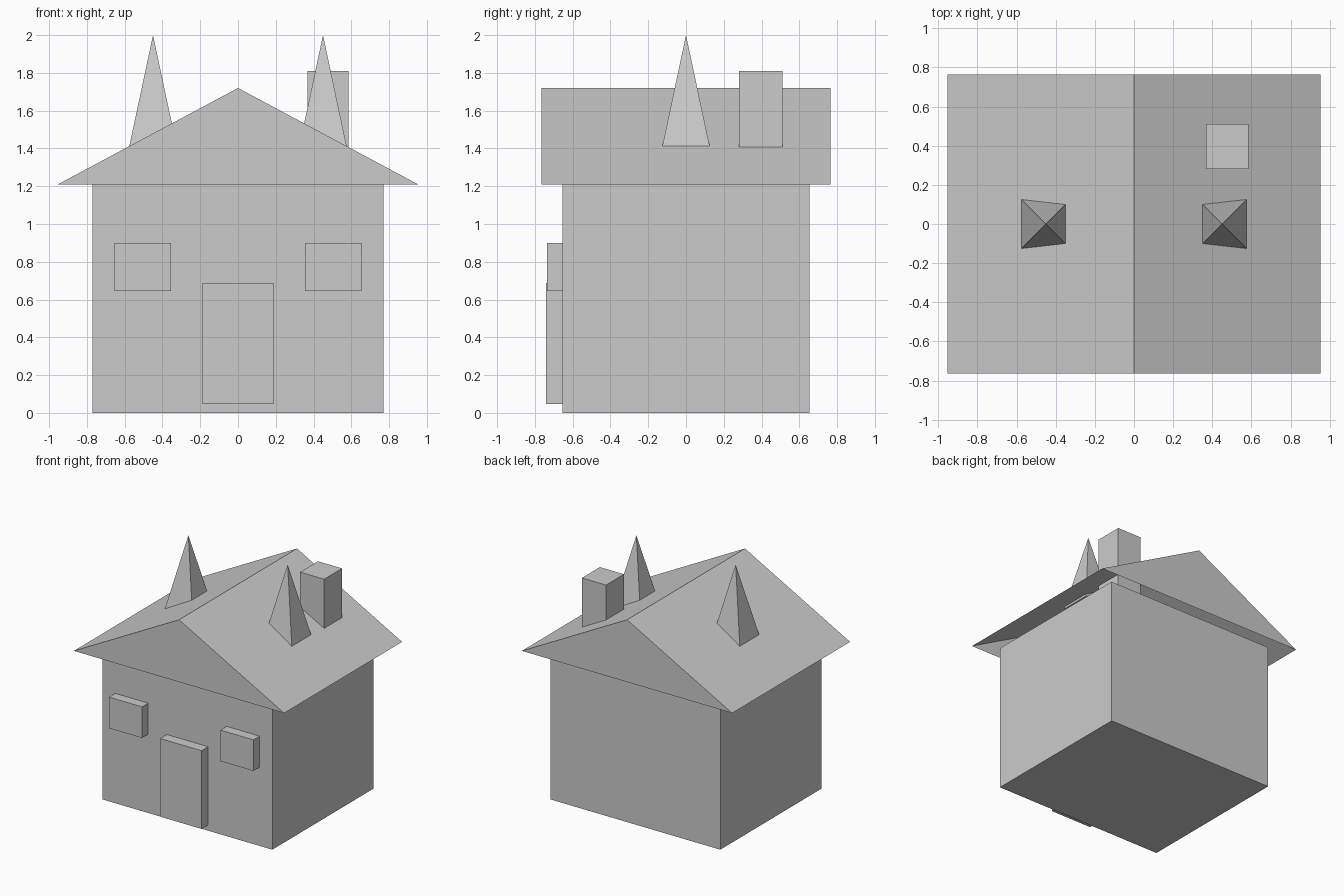
import bpy
import bmesh

default = bpy.data.objects.get("Cube")
if default:
    bpy.data.objects.remove(default, do_unlink=True)

# One plain grey for the whole house
grey = bpy.data.materials.new("plain grey")
grey.use_nodes = True
grey.diffuse_color = (0.6, 0.6, 0.6, 1)
grey.node_tree.nodes["Principled BSDF"].inputs["Base Color"].default_value = (0.6, 0.6, 0.6, 1)


def add_part(name, bm):
    bmesh.ops.recalc_face_normals(bm, faces=bm.faces)
    mesh = bpy.data.meshes.new(name)
    bm.to_mesh(mesh)
    bm.free()
    mesh.materials.append(grey)
    part = bpy.data.objects.new(name, mesh)
    bpy.context.collection.objects.link(part)
    return part


def box(name, low, high):
    bm = bmesh.new()
    bmesh.ops.create_cube(bm, size=1)
    for v in bm.verts:
        v.co = [(a + b) / 2 + c * (b - a) for a, b, c in zip(low, high, v.co)]
    return add_part(name, bm)


def spire(name, x, base_z, top_z, half):
    bm = bmesh.new()
    corners = [bm.verts.new((x + sx * half, sy * half, base_z))
               for sx, sy in ((-1, -1), (1, -1), (1, 1), (-1, 1))]
    tip = bm.verts.new((x, 0, top_z))
    bm.faces.new(corners)
    for i in range(4):
        bm.faces.new((corners[i], corners[(i + 1) % 4], tip))
    return add_part(name, bm)


def gable_roof(name, half_x, half_y, eave_z, ridge_z):
    # Two slopes and two gable ends, open underneath
    bm = bmesh.new()
    front, back = [[bm.verts.new((x, y, z)) for x, z in
                    ((-half_x, eave_z), (0, ridge_z), (half_x, eave_z))]
                   for y in (-half_y, half_y)]
    bm.faces.new(front)
    bm.faces.new(back)
    for i in range(2):
        bm.faces.new((front[i], front[i + 1], back[i + 1], back[i]))
    return add_part(name, bm)


# Body and roof
box("house_walls", (-0.77, -0.655, 0), (0.77, 0.655, 1.21))
gable_roof("roof", 0.953, 0.764, 1.21, 1.72)

# Chimney
box("chimney", (0.367, 0.28, 1.31), (0.585, 0.512, 1.81))

# Door and mirrored windows and spires
box("door", (-0.188, -0.74, 0.047), (0.188, -0.6, 0.688))
for side, sign in (("left", 1), ("right", -1)):
    x = 0.505 * sign
    box(side + "_window", (x - 0.149, -0.735, 0.645), (x + 0.149, -0.6, 0.9))
    spire(side + "_spire", 0.45 * sign, 1.39, 2.0, 0.13)
